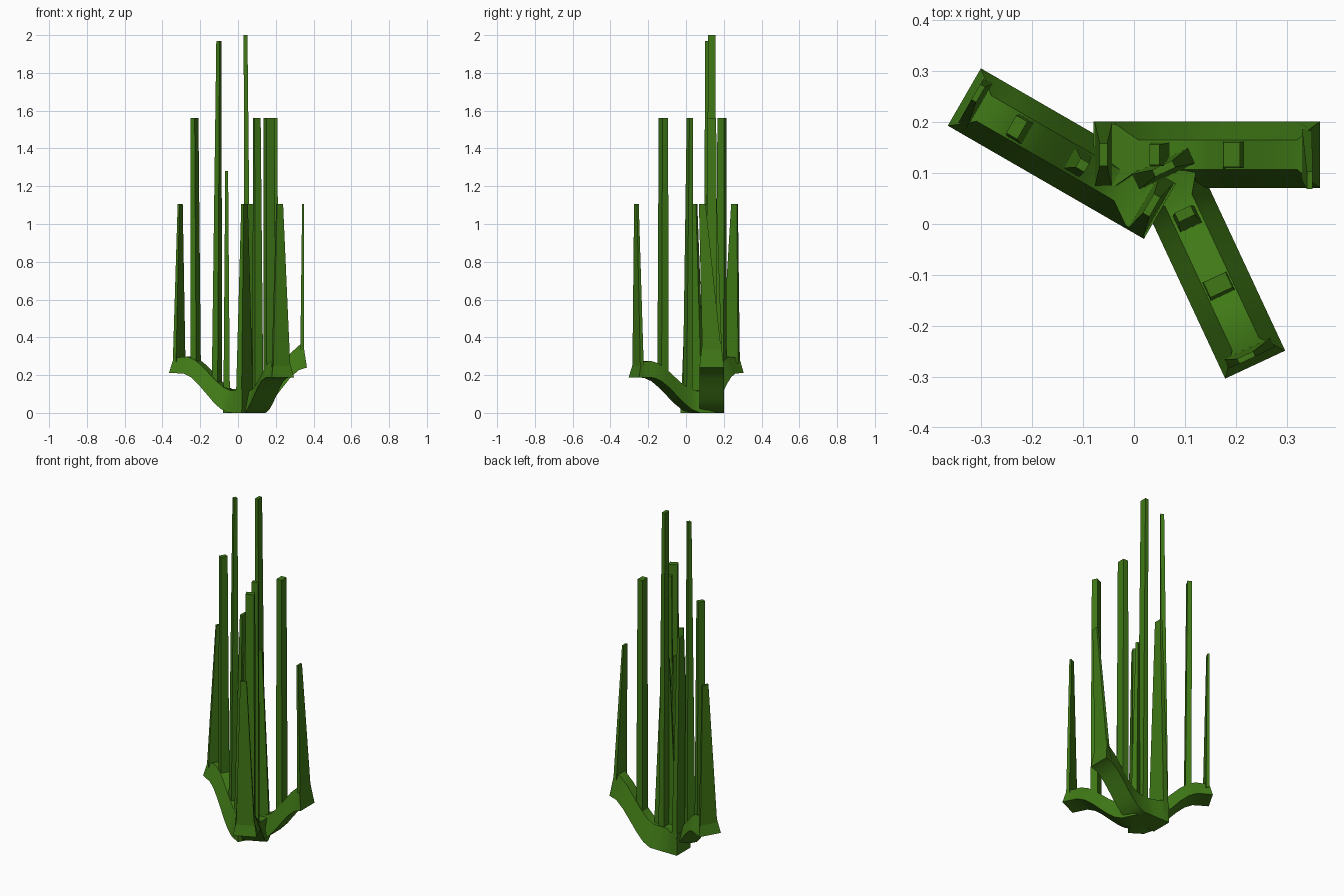
import bpy, bmesh
from math import radians
from mathutils import Matrix

if "Cube" in bpy.data.objects:
    bpy.data.objects.remove(bpy.data.objects["Cube"])

green = bpy.data.materials.new("leaf_green")
green.diffuse_color = (0.05, 0.19, 0.008, 1)
green.use_nodes = True
green.node_tree.nodes["Principled BSDF"].inputs["Base Color"].default_value = green.diffuse_color
LENGTH, WIDTH = 0.445, 0.13


def loft(name, rings, place):
    """Skin four-point rings and cap both ends."""
    bm = bmesh.new()
    vs = [[bm.verts.new(p) for p in r] for r in rings]
    for a, b in zip(vs, vs[1:]):
        for i in range(4):
            j = (i + 1) % 4
            bm.faces.new((a[i], a[j], b[j], b[i]))
    bm.faces.new(vs[0])
    bm.faces.new(vs[-1])
    bmesh.ops.recalc_face_normals(bm, faces=bm.faces)
    bm.transform(place)
    me = bpy.data.meshes.new(name)
    bm.to_mesh(me)
    bm.free()
    me.materials.append(green)
    ob = bpy.data.objects.new(name, me)
    bpy.context.collection.objects.link(ob)
    return ob


def spike(name, place, base, top):
    """Tapered blade; each end is (along, across, z, length, width)."""
    rings = [[(s + a * l / 2, t + b * w / 2, z)
              for a, b in ((-1, -1), (1, -1), (1, 1), (-1, 1))]
             for s, t, z, l, w in (base, top)]
    loft(name, rings, place)


def arm(side, start, heading, rise, lift, end_thick, first, second, lean):
    """Arched root with four upright blades along its ridge."""
    place = (Matrix.Translation((*start, 0))
             @ Matrix.Rotation(radians(heading), 4, 'Z'))

    def bottom(s):
        u = min(max((s - rise[0]) / (rise[1] - rise[0]), 0), 1)
        return lift * u * u * (3 - 2 * u)

    def ridge(s):
        return bottom(s) + 0.125 + (end_thick - 0.125) * s / LENGTH

    # root: wide at both ends, narrow ridge between
    rings = []
    steps = 10
    for i in range(steps + 1):
        s = LENGTH * i / steps
        half = WIDTH / 2
        top = 0.06 if i <= 1 else 0.05 if i == steps else 0.029
        st = s - 0.02 if i == steps else s
        rings.append([(s, -half, bottom(s)), (s, half, bottom(s)),
                      (st, top, ridge(s)), (st, -top, ridge(s))])
    ob = loft(side + "_root", rings, place)
    bpy.ops.object.select_all(action='DESELECT')
    bpy.context.view_layer.objects.active = ob
    ob.select_set(True)
    bpy.ops.object.shade_smooth_by_angle(angle=radians(30))

    # blades: outer two lean or flare, inner two stand straight
    s2, h2, w2 = second
    spike(side + "_inner_blade", place, (.02, 0, .02, .035, .128),
          (.02, 0, first, .015, .044))
    spike(side + "_tall_blade", place, (s2 + .012, 0, ridge(s2) - .04, .036, .048),
          (s2, 0, h2, .02, w2))
    spike(side + "_middle_blade", place, (.275, 0, ridge(.275) - .04, .04, .053),
          (.272, 0, 1.56, .033, .048)) if side != "left" else \
        spike(side + "_middle_blade", place, (.318, 0, ridge(.318) - .04, .033, .05),
              (.326, 0, 1.56, .025, .04))
    spike(side + "_outer_blade", place, (.42, 0, ridge(.42) - .03, .02, .10),
          (.425, lean, 1.105, .011, .035))


arm("right", (-.08, .136), 0, (.17, .44), .24, .13, 1.28, (.12, 2.0, .04), -.05)
arm("left", (.052, .027), 150, (.07, .37), .21, .08, 1.105, (.177, 1.97, .02), -.02)
arm("front", (.05, .127), -65, (.08, .37), .187, .08, 1.105, (.118, 1.56, .035), -.01)
